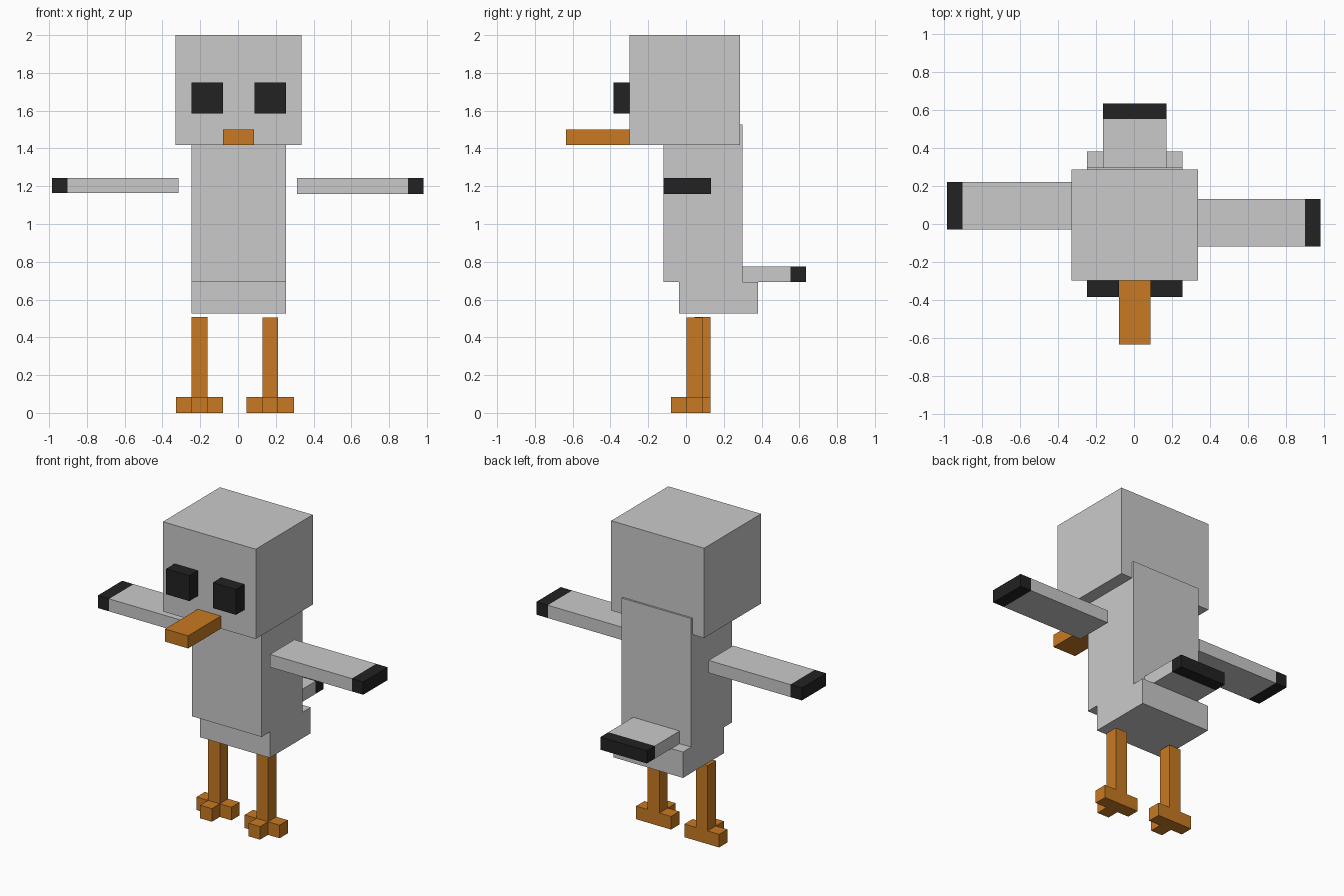
import bpy
import bmesh

if "Cube" in bpy.data.objects:
    bpy.data.objects.remove(bpy.data.objects["Cube"])


def material(name, rgb):
    m = bpy.data.materials.new(name)
    m.diffuse_color = (*rgb, 1.0)
    m.use_nodes = True
    m.node_tree.nodes["Principled BSDF"].inputs["Base Color"].default_value = m.diffuse_color
    return m


GREY = material("light_grey", (0.59, 0.59, 0.59))
BLACK = material("soft_black", (0.016, 0.016, 0.016))
ORANGE = material("orange", (0.578, 0.195, 0.016))


def finish(name, bm, mats):
    bmesh.ops.recalc_face_normals(bm, faces=bm.faces)
    mesh = bpy.data.meshes.new(name)
    bm.to_mesh(mesh)
    bm.free()
    for m in mats:
        mesh.materials.append(m)
    obj = bpy.data.objects.new(name, mesh)
    bpy.context.collection.objects.link(obj)
    return obj


def box(name, x, y, z, mat, tip=None):
    """Box from ranges; tip=(axis, position) cuts a dark end facing away from the centre."""
    bm = bmesh.new()
    bmesh.ops.create_cube(bm, size=1)
    for v in bm.verts:
        for i, (lo, hi) in enumerate((x, y, z)):
            v.co[i] = lo if v.co[i] < 0 else hi
    if tip:
        axis, pos = tip
        co, no = [0, 0, 0], [0, 0, 0]
        co[axis], no[axis] = pos, 1
        bmesh.ops.bisect_plane(bm, geom=bm.verts[:] + bm.edges[:] + bm.faces[:],
                               plane_co=co, plane_no=no)
        for f in bm.faces:
            c = f.calc_center_median()[axis]
            f.material_index = int(abs(c) > abs(pos) + 0.001)
    return finish(name, bm, [mat, BLACK])


def leg(side, cx, y0, top):
    """Inverted T of shin and side toes, plus a front toe."""
    h, w, d = 0.042, 0.125, 0.085
    outline = [(-w, 0), (w, 0), (w, d), (h, d), (h, top), (-h, top), (-h, d), (-w, d)]
    bm = bmesh.new()
    face = bm.faces.new([bm.verts.new((cx + px, y0, pz)) for px, pz in outline])
    ext = bmesh.ops.extrude_face_region(bm, geom=[face])["geom"]
    bmesh.ops.translate(bm, vec=(0, d, 0),
                        verts=[g for g in ext if isinstance(g, bmesh.types.BMVert)])
    finish(side + "_leg", bm, [ORANGE])
    box(side + "_front_toe", (cx - h, cx + h), (y0 - d + 0.003, y0), (0, d), ORANGE)


# Head and face
box("head", (-0.33, 0.336), (-0.298, 0.286), (1.418, 2.0), GREY)
box("left_eye", (-0.246, -0.08), (-0.384, -0.298), (1.585, 1.75), BLACK)
box("right_eye", (0.088, 0.254), (-0.384, -0.298), (1.585, 1.75), BLACK)
box("beak", (-0.08, 0.086), (-0.634, -0.298), (1.418, 1.50), ORANGE)

# Body, hips and tail
box("body", (-0.246, 0.254), (-0.12, 0.298), (0.693, 1.526), GREY)
box("hips", (-0.246, 0.254), (-0.036, 0.382), (0.525, 0.693), GREY)
box("tail", (-0.163, 0.17), (0.298, 0.634), (0.693, 0.775), GREY, tip=(1, 0.552))

# Wings with dark tips
box("left_wing", (-0.985, -0.316), (-0.03, 0.22), (1.163, 1.244), GREY, tip=(0, -0.903))
box("right_wing", (0.312, 0.981), (-0.118, 0.132), (1.16, 1.243), GREY, tip=(0, 0.899))

# Legs and feet
leg("left", -0.204, 0.045, 0.508)
leg("right", 0.171, 0.003, 0.504)
